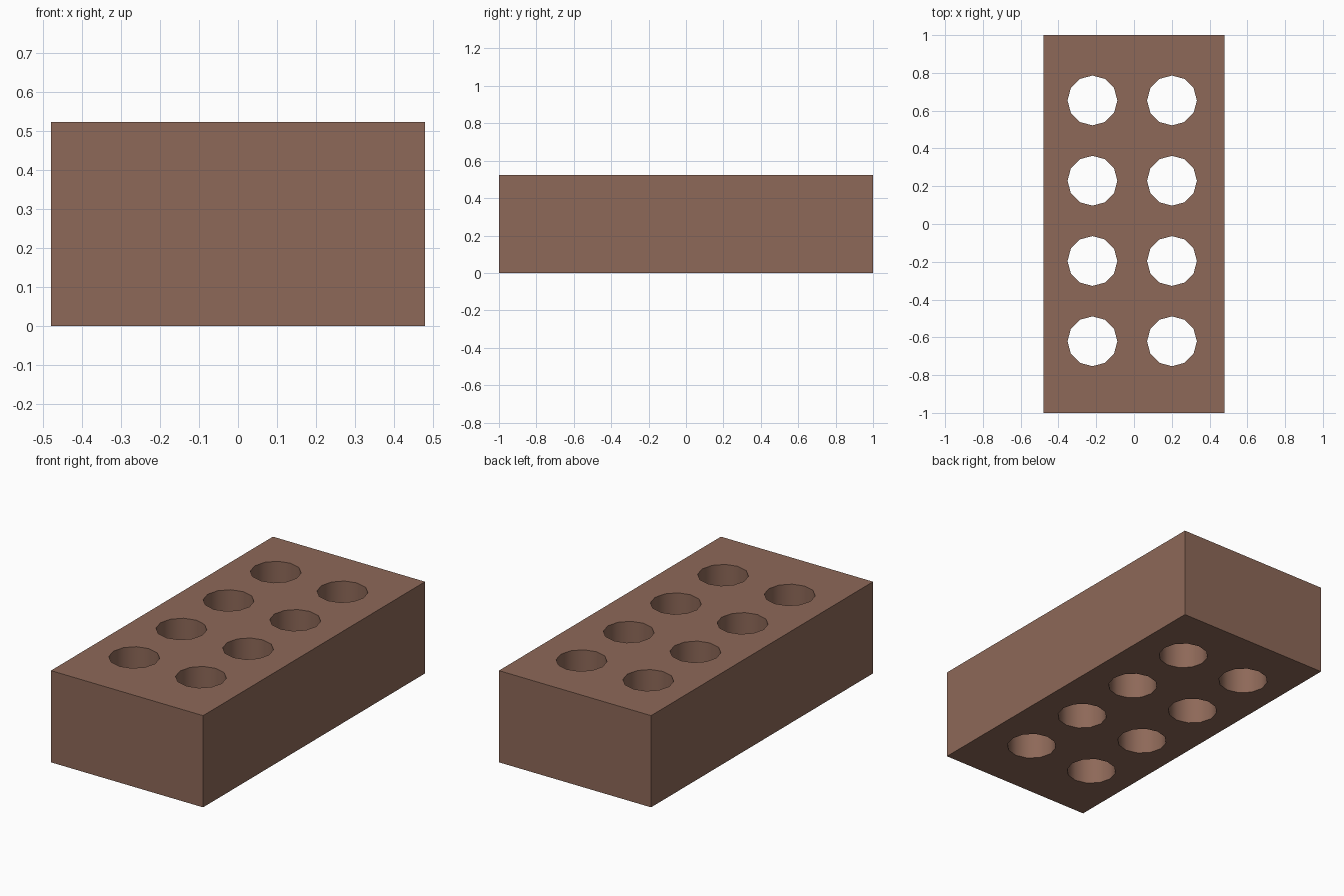
import bpy, bmesh, math
from mathutils import Vector

if "Cube" in bpy.data.objects:
    bpy.data.objects.remove(bpy.data.objects["Cube"])

HALF_X, HALF_Y, HEIGHT = 0.48, 1.0, 0.523
HOLE_R, HOLE_SIDES = 0.132, 12

clay = bpy.data.materials.new("brown clay")
clay.diffuse_color = (0.270, 0.140, 0.098, 1)
clay.use_nodes = True
clay.node_tree.nodes["Principled BSDF"].inputs["Base Color"].default_value = clay.diffuse_color

bm = bmesh.new()


def add_loop(points):
    """Closed outline of edges on the ground plane."""
    verts = [bm.verts.new((x, y, 0)) for x, y in points]
    return [bm.edges.new((v, verts[(i + 1) % len(verts)])) for i, v in enumerate(verts)]


# Brick outline
edges = add_loop([(-HALF_X, -HALF_Y), (HALF_X, -HALF_Y), (HALF_X, HALF_Y), (-HALF_X, HALF_Y)])

# Two columns of four round holes
for cx in (-0.22, 0.201):
    for row in range(4):
        cy = -0.621 + row * 0.425
        angles = [math.tau * i / HOLE_SIDES for i in range(HOLE_SIDES)]
        edges += add_loop([(cx + HOLE_R * math.cos(a), cy + HOLE_R * math.sin(a)) for a in angles])

# Fill the perforated outline and raise it to the brick height
bmesh.ops.triangle_fill(bm, edges=edges, use_beauty=True, normal=Vector((0, 0, 1)))
raised = bmesh.ops.extrude_face_region(bm, geom=bm.faces[:], use_keep_orig=True)
top = [g for g in raised["geom"] if isinstance(g, bmesh.types.BMVert)]
bmesh.ops.translate(bm, verts=top, vec=(0, 0, HEIGHT))
bmesh.ops.recalc_face_normals(bm, faces=bm.faces[:])

mesh = bpy.data.meshes.new("brick")
bm.to_mesh(mesh)
bm.free()
mesh.materials.append(clay)
brick = bpy.data.objects.new("brick", mesh)
bpy.context.collection.objects.link(brick)

# Smooth hole walls, crisp brick edges
bpy.context.view_layer.objects.active = brick
brick.select_set(True)
bpy.ops.object.shade_smooth_by_angle(angle=math.radians(40))
